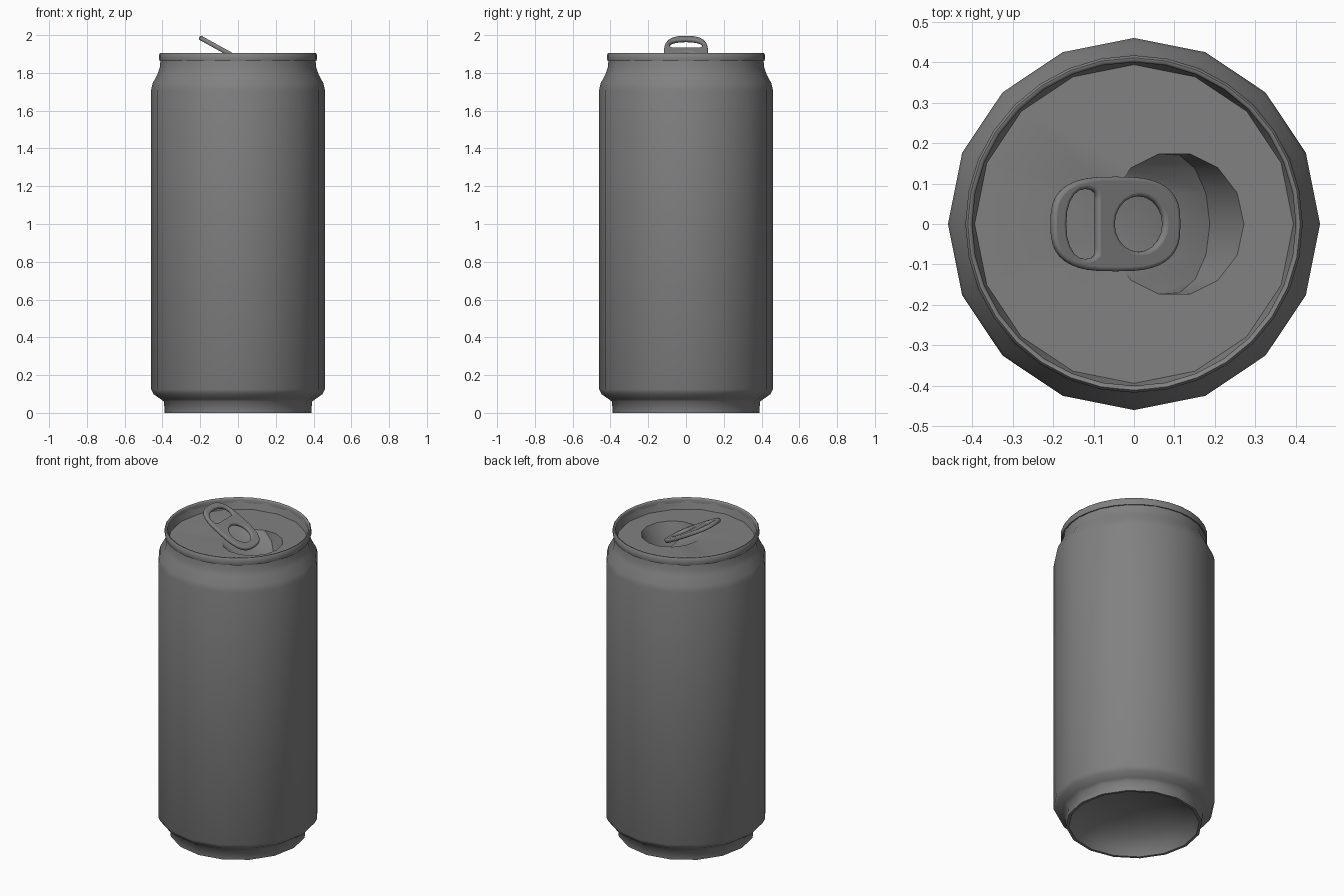
import bpy, bmesh, math
from math import sin, cos, pi, radians

if "Cube" in bpy.data.objects:
    bpy.data.objects.remove(bpy.data.objects["Cube"])

metal = bpy.data.materials.new("grey_metal")
metal.use_nodes = True
GREY = (0.22, 0.22, 0.22, 1)
metal.diffuse_color = GREY
metal.node_tree.nodes["Principled BSDF"].inputs["Base Color"].default_value = GREY


def smooth(obj, angle):
    bpy.ops.object.select_all(action="DESELECT")
    obj.select_set(True)
    bpy.context.view_layer.objects.active = obj
    bpy.ops.object.shade_smooth_by_angle(angle=radians(angle))


def finish(bm, name, angle):
    mesh = bpy.data.meshes.new(name)
    bm.to_mesh(mesh)
    bm.free()
    obj = bpy.data.objects.new(name, mesh)
    bpy.context.collection.objects.link(obj)
    mesh.materials.append(metal)
    smooth(obj, angle)
    return obj


def ring(bm, r, z, sides):
    return [bm.verts.new((r * cos(2 * pi * i / sides), r * sin(2 * pi * i / sides), z))
            for i in range(sides)]


def bridge(bm, a, b):
    n = len(a)
    for i in range(n):
        j = (i + 1) % n
        bm.faces.new((a[i], a[j], b[j], b[i]))


def lathe(name, profile, sides, angle):
    """Revolve (radius, height) points, listed so that the faces point outward."""
    bm = bmesh.new()
    rings = [ring(bm, r, z, sides) for r, z in profile]
    for a, b in zip(rings, rings[1:]):
        bridge(bm, a, b)
    if profile[0][0] < 0.05:
        bm.faces.new(rings[0][::-1])
    return finish(bm, name, angle)


# Body: domed base, foot, straight wall and shoulder
lathe("body", [(0.04, 0.15), (0.18, 0.13), (0.29, 0.09), (0.35, 0.04), (0.372, 0.0),
               (0.388, 0.0), (0.392, 0.06), (0.41, 0.073), (0.448, 0.1), (0.46, 0.125),
               (0.46, 1.71), (0.452, 1.745), (0.425, 1.795), (0.414, 1.83), (0.41, 1.87)],
      16, 50)

# Rolled rim
lathe("rim", [(0.408, 1.862), (0.415, 1.862), (0.417, 1.87), (0.417, 1.898), (0.411, 1.906),
              (0.404, 1.905), (0.4, 1.897), (0.4, 1.875)], 32, 60)

# Lid with a mouth whose flap is pushed down inside
LID = 1.84
bm = bmesh.new()
top = ring(bm, 0.408, 1.89, 16)
floor = ring(bm, 0.394, LID, 16)
bridge(bm, floor, top)
for f in bm.faces:
    f.normal_flip()
mouth, flap = [], []
for i in range(14):
    a = 2 * pi * i / 14
    x, y = 0.1 + 0.172 * cos(a), 0.178 * sin(a)
    mouth.append(bm.verts.new((x, y, LID)))
    if x <= 0.08:
        flap.append(mouth[-1])
    else:
        flap.append(bm.verts.new((0.08 + (x - 0.08) * 0.56, y * 0.98, LID - 0.85 * (x - 0.08))))
edges = []
for loop in (floor, mouth):
    for i in range(len(loop)):
        pair = (loop[i], loop[(i + 1) % len(loop)])
        edges.append(bm.edges.get(pair) or bm.edges.new(pair))
bmesh.ops.triangle_fill(bm, edges=edges, use_beauty=True, normal=(0, 0, 1))
for i in range(14):
    j = (i + 1) % 14
    wall = []
    for v in (mouth[j], mouth[i], flap[i], flap[j]):
        if v not in wall:
            wall.append(v)
    if len(wall) > 2:
        bm.faces.new(wall)
bm.faces.new(flap)
bmesh.ops.triangulate(bm, faces=[f for f in bm.faces if len(f.verts) > 4])
bm.normal_update()
finish(bm, "lid", 35)

# Pull tab: a rounded plate with two openings, tilted up at one end
curve = bpy.data.curves.new("pull_tab", "CURVE")
curve.dimensions = "2D"
curve.fill_mode = "BOTH"
curve.extrude = 0.003
curve.bevel_depth = 0.009
curve.bevel_resolution = 2


def oval(cx, rx, ry, power, count, flat=None):
    """Add a closed superellipse; flat limits how far it reaches in +x."""
    sp = curve.splines.new("POLY")
    sp.points.add(count - 1)
    for i, p in enumerate(sp.points):
        c, s = cos(2 * pi * i / count), sin(2 * pi * i / count)
        x = cx + rx * math.copysign(abs(c) ** (2 / power), c)
        y = ry * math.copysign(abs(s) ** (2 / power), s)
        p.co = (x if flat is None else min(x, flat), y, 0, 1)
    sp.use_cyclic_u = True


oval(0, 0.172, 0.108, 2.9, 40)
oval(-0.085, 0.066, 0.096, 2.2, 20, -0.047)
oval(0.065, 0.079, 0.078, 2, 20)
tab = bpy.data.objects.new("pull_tab", curve)
bpy.context.collection.objects.link(tab)
tab.location = (-0.046, 0, 1.901)
tab.rotation_euler = (0, radians(29), 0)
bpy.ops.object.select_all(action="DESELECT")
tab.select_set(True)
bpy.context.view_layer.objects.active = tab
bpy.ops.object.convert(target="MESH")
tab = bpy.context.view_layer.objects.active
tab.data.materials.clear()
tab.data.materials.append(metal)
smooth(tab, 50)
